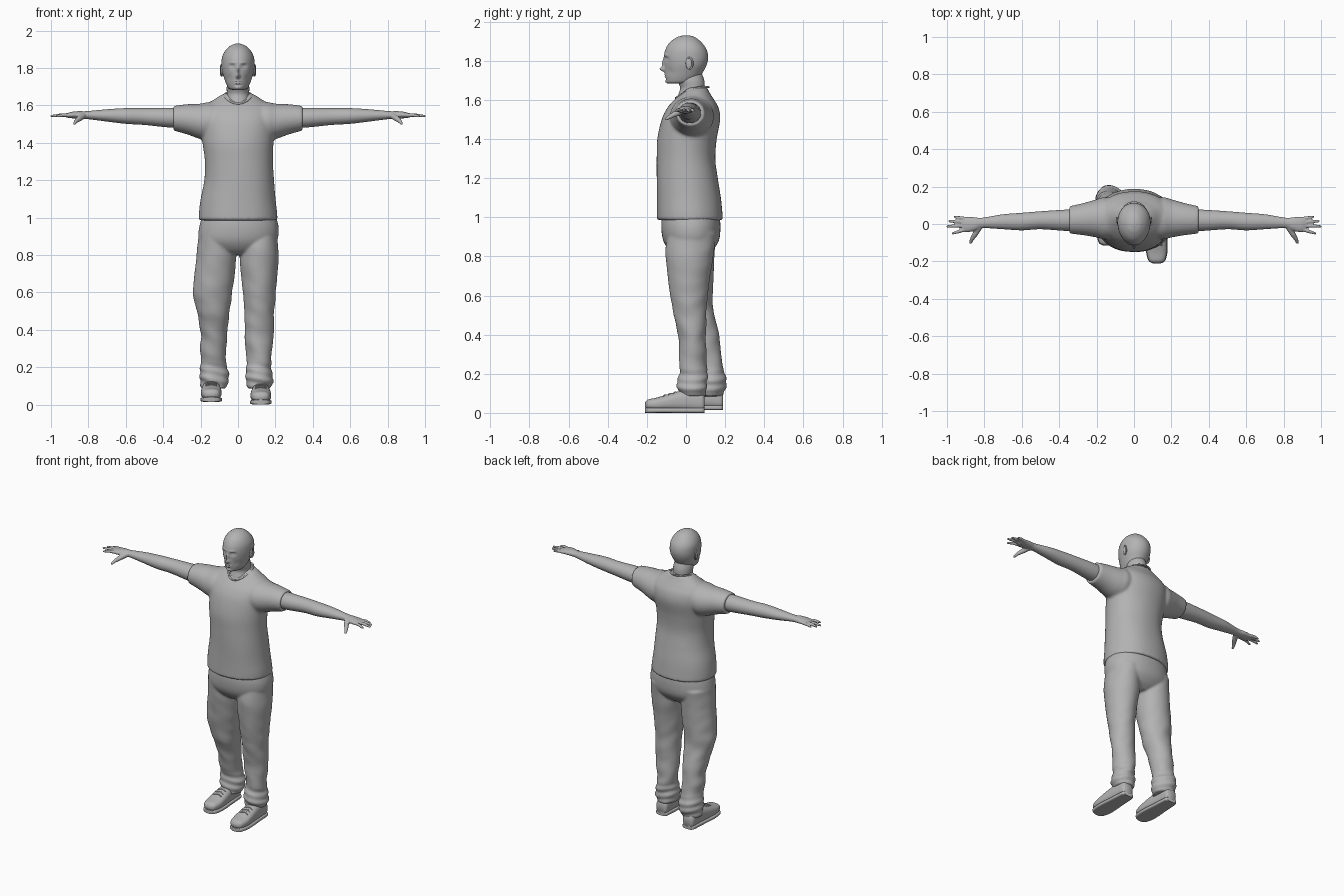
import bpy, bmesh, math
from mathutils import Vector, Matrix, noise

if "Cube" in bpy.data.objects:
    bpy.data.objects.remove(bpy.data.objects["Cube"], do_unlink=True)

clay = bpy.data.materials.new("clay_grey")
clay.use_nodes = True
GREY = (0.45, 0.45, 0.45, 1)
clay.diffuse_color = GREY
clay.node_tree.nodes["Principled BSDF"].inputs["Base Color"].default_value = GREY


def spline(rings, steps):
    """Smoothly interpolate the cross-sections."""
    out = []
    for i in range(len(rings) - 1):
        a, b, c, d = (rings[min(max(i + k, 0), len(rings) - 1)] for k in (-1, 0, 1, 2))
        for s in range(steps):
            t = s / steps
            out.append([q + t / 2 * (r - p + t * (2 * p - 5 * q + 4 * r - u + t * (3 * (q - r) + u - p)))
                        for p, q, r, u in zip(a, b, c, d)])
    return out + [list(rings[-1])]


def loft(bm, axis, rings, n=64, steps=10, power=1.0, side=1, fold=None):
    """Rings are (position, centre, centre, half size, half size) along an axis."""
    loops = []
    for t, ca, cb, ra, rb in spline(rings, steps):
        loop = []
        for k in range(n):
            c, s = math.cos(math.tau * k / n), math.sin(math.tau * k / n)
            c = math.copysign(abs(c) ** power, c)
            s = math.copysign(abs(s) ** power, s)
            f = fold(ca + ra * c, cb + rb * s, t) if fold else 1
            co = [ca + ra * c * f, cb + rb * s * f]
            co.insert("xyz".index(axis), t)
            loop.append(bm.verts.new((co[0] * side, co[1], co[2])))
        loops.append(loop)
    for lo, hi in zip(loops, loops[1:]):
        for k in range(n):
            bm.faces.new((lo[k - 1], lo[k], hi[k], hi[k - 1]))
    bm.faces.new(loops[0])
    bm.faces.new(loops[-1])


def ball(bm, centre, size):
    m = Matrix.Translation(centre) @ Matrix.Diagonal((*size, 1))
    bmesh.ops.create_uvsphere(bm, u_segments=20, v_segments=12, radius=1, matrix=m)


def limb(bm, points):
    """Rounded tube through (x, y, z, radius) points."""
    for p in points:
        ball(bm, p[:3], (p[3],) * 3)
    for p, q in zip(points, points[1:]):
        a, b = Vector(p[:3]), Vector(q[:3])
        m = Matrix.Translation((a + b) / 2) @ (b - a).to_track_quat("Z", "Y").to_matrix().to_4x4()
        bmesh.ops.create_cone(bm, cap_ends=True, segments=16, radius1=p[3], radius2=q[3],
                              depth=(b - a).length, matrix=m)


def finish(name, bm, voxel=0, relax=0):
    bmesh.ops.recalc_face_normals(bm, faces=bm.faces)
    mesh = bpy.data.meshes.new(name)
    bm.to_mesh(mesh)
    bm.free()
    ob = bpy.data.objects.new(name, mesh)
    bpy.context.collection.objects.link(ob)
    bpy.ops.object.select_all(action="DESELECT")
    ob.select_set(True)
    bpy.context.view_layer.objects.active = ob
    if voxel:
        mod = ob.modifiers.new("fuse", "REMESH")
        mod.mode, mod.voxel_size, mod.use_smooth_shade = "VOXEL", voxel, True
        bpy.ops.object.modifier_apply(modifier=mod.name)
        mod = ob.modifiers.new("relax", "SMOOTH")
        mod.factor, mod.iterations = 0.5, relax
        bpy.ops.object.modifier_apply(modifier=mod.name)
    ob.data.materials.clear()
    ob.data.materials.append(clay)
    bpy.ops.object.shade_smooth_by_angle(angle=math.radians(50))
    return ob


# Head: egg-shaped loft, then features pushed in or out of the face
bm = bmesh.new()
loft(bm, "z", [(1.683, 0, -.045, .03, .045), (1.69, 0, -.03, .05, .07), (1.71, 0, -.02, .062, .085),
               (1.74, 0, -.011, .073, .097), (1.78, 0, -.002, .085, .108), (1.82, 0, 0, .088, .113),
               (1.86, 0, 0, .084, .104), (1.895, 0, -.002, .066, .08), (1.92, 0, 0, .038, .046),
               (1.93, 0, 0, .01, .012)], n=128)
# (x, z, width, height, push)
features = [(0, 1.757, .011, .012, -.024), (0, 1.785, .008, .02, -.013),    # nose
            (.034, 1.808, .015, .011, .012), (.034, 1.806, .010, .006, -.006),  # eyes
            (.03, 1.828, .02, .006, -.004), (.05, 1.745, .015, .02, .004),  # brow, cheek
            (.012, 1.729, .012, .003, -.004), (.01, 1.718, .011, .004, -.004),  # lips
            (0, 1.707, .015, .005, .004), (0, 1.693, .018, .01, -.004)]     # chin
for v in bm.verts:
    x, y, z = v.co
    if y < -.02:
        v.co.y += sum(h * math.exp(-((abs(x) - fx) / w) ** 2 - ((z - fz) / t) ** 2)
                      for fx, fz, w, t, h in features) * min(1, (-.02 - y) / .04)
    v.co.x *= 1 + .7 * min(max(y, -.1), .1)
finish("head", bm)

# Neck
bm = bmesh.new()
loft(bm, "z", [(1.57, 0, .03, .075, .08), (1.62, 0, .027, .066, .068), (1.66, 0, .033, .06, .063),
               (1.70, 0, .025, .06, .068), (1.75, 0, .015, .05, .06)])
finish("neck", bm)

# Shirt: torso and sleeves fused into one garment
def shirt_fold(x, y, z):
    return 1 + .02 * noise.noise((x * 9, y * 9, z * 4))


bm = bmesh.new()
loft(bm, "z", [(.985, 0, .02, .21, .17), (1.03, 0, .018, .208, .168), (1.1, 0, .014, .2, .164),
               (1.2, .005, .006, .187, .156), (1.3, .004, 0, .182, .149), (1.4, 0, .005, .19, .151),
               (1.5, 0, .025, .2, .149), (1.56, 0, .036, .2, .13), (1.6, 0, .042, .175, .102),
               (1.63, 0, .048, .13, .077), (1.65, 0, .052, .1, .062), (1.664, 0, .055, .07, .052)],
     power=.93, fold=shirt_fold)
for side in (1, -1):
    loft(bm, "x", [(.06, .02, 1.52, .09, .085), (.15, .03, 1.515, .112, .102), (.2, .03, 1.514, .102, .095),
                   (.27, .026, 1.525, .086, .081), (.345, .022, 1.531, .073, .066)], side=side)
finish("shirt", bm, .008, 6)

# Collar: ribbed band dipping at the front
bm = bmesh.new()
band = []
for k in range(33):
    c, s = math.cos(math.tau * k / 32), math.sin(math.tau * k / 32)
    band.append((.072 * c, .032 + .084 * s, 1.655 + .028 * s - .018 * s * s, .006))
limb(bm, band)
finish("collar", bm, .003, 3)

# Trousers: hips and two differently posed legs, bunched at the cuffs
def trouser_fold(x, y, z):
    loose = max(0, min(1, (.75 - z) / .5))
    f = 1 + (.03 + .10 * loose) * noise.noise((x * 10, y * 10, z * 13 + x * 6))
    if z < .24:
        f += .05 * math.sin(z * 130 + x * 25) * min(1, (.24 - z) / .05)
    return f


bm = bmesh.new()
loft(bm, "z", [(1.03, .005, .025, .19, .145), (.95, .005, .025, .212, .151), (.88, 0, .026, .21, .142),
               (.83, 0, .025, .17, .11), (.8, 0, .025, .1, .07)], power=.92)
loft(bm, "z", [(.92, .11, .03, .1, .125), (.8, .112, .018, .104, .122), (.7, .113, .015, .098, .108),
               (.6, .113, .016, .088, .095), (.5, .113, .021, .082, .082), (.4, .113, .03, .078, .072),
               (.3, .112, .036, .07, .068), (.21, .112, .037, .063, .07), (.15, .112, .031, .073, .079),
               (.11, .112, .031, .067, .075), (.085, .112, .033, .056, .065)], fold=trouser_fold)
loft(bm, "z", [(.92, -.11, .03, .1, .125), (.8, -.115, .03, .106, .115), (.7, -.125, .035, .107, .105),
               (.6, -.135, .04, .103, .095), (.5, -.132, .056, .088, .09), (.4, -.13, .085, .073, .082),
               (.3, -.13, .107, .073, .075), (.21, -.13, .125, .068, .068), (.15, -.13, .127, .08, .076),
               (.11, -.13, .125, .074, .072), (.085, -.13, .122, .062, .062)], fold=trouser_fold)
finish("trousers", bm, .007, 4)

for side, word in ((1, "left"), (-1, "right")):
    # Ear with a raised rim
    bm = bmesh.new()
    ball(bm, (.086 * side, .016, 1.786), (.008, .017, .032))
    rim = []
    for k in range(11):
        a = math.radians(-70 + 25 * k)
        rim.append(((.089 + .004 * math.cos(a)) * side, .018 + .016 * math.cos(a),
                    1.787 + .029 * math.sin(a), .0045))
    limb(bm, rim)
    finish(word + "_ear", bm)

    # Arm, palm, fingers and thumb fused together
    bm = bmesh.new()
    loft(bm, "x", [(.28, .022, 1.533, .055, .05), (.36, .02, 1.534, .057, .053), (.5, .02, 1.54, .048, .045),
                   (.6, .013, 1.543, .047, .042), (.7, .012, 1.546, .04, .033), (.81, .006, 1.548, .028, .021),
                   (.85, 0, 1.549, .036, .02), (.89, -.003, 1.548, .041, .017),
                   (.918, -.002, 1.546, .036, .011)], n=48, side=side)
    for base, tip, reach in ((.028, .038, .958), (.01, .016, .988), (-.009, -.012, .997), (-.029, -.05, .968)):
        mid = (.9 + reach) / 2
        limb(bm, [(.9 * side, base, 1.546, .0105), (mid * side, (base + tip) / 2, 1.548, .0095),
                  (reach * side, tip, 1.542, .007)])
    limb(bm, [(.825 * side, -.012, 1.545, .017), (.85 * side, -.055, 1.528, .015),
              (.866 * side, -.08, 1.515, .011), (.874 * side, -.1, 1.503, .008)])
    finish(word + "_arm", bm, .0045, 4)

# Shoes: (side word, centre x, toe y, lift)
for word, cx, toe, lift in (("left", .122, -.21, 0), ("right", -.143, -.115, .014)):
    bm = bmesh.new()
    upper = [(0, .04, .02, .012), (.015, .043, .042, .025), (.06, .045, .054, .033), (.12, .053, .054, .043),
             (.18, .06, .049, .052), (.24, .062, .045, .056), (.29, .055, .041, .05), (.305, .05, .03, .035)]
    loft(bm, "y", [(toe + y, cx, z + lift, rx, rz) for y, z, rx, rz in upper], n=48, power=.8)
    finish(word + "_shoe", bm)

    # Flat sole following the shoe outline
    bm = bmesh.new()
    loft(bm, "y", [(toe + y, cx, .013 + lift, rx + .003, .013) for y, z, rx, rz in upper], n=48, power=.5)
    finish(word + "_sole", bm)

    # Laces across the instep
    bm = bmesh.new()
    for y in (.105, .13, .155):
        top = .053 + .043 + (y - .12) * .27 + lift
        for tilt in (.008, -.008):
            limb(bm, [(cx + x, toe + y + tilt * x / .025, top - 9 * x * x, .0035)
                      for x in (-.028, -.014, 0, .014, .028)])
    finish(word + "_laces", bm)
